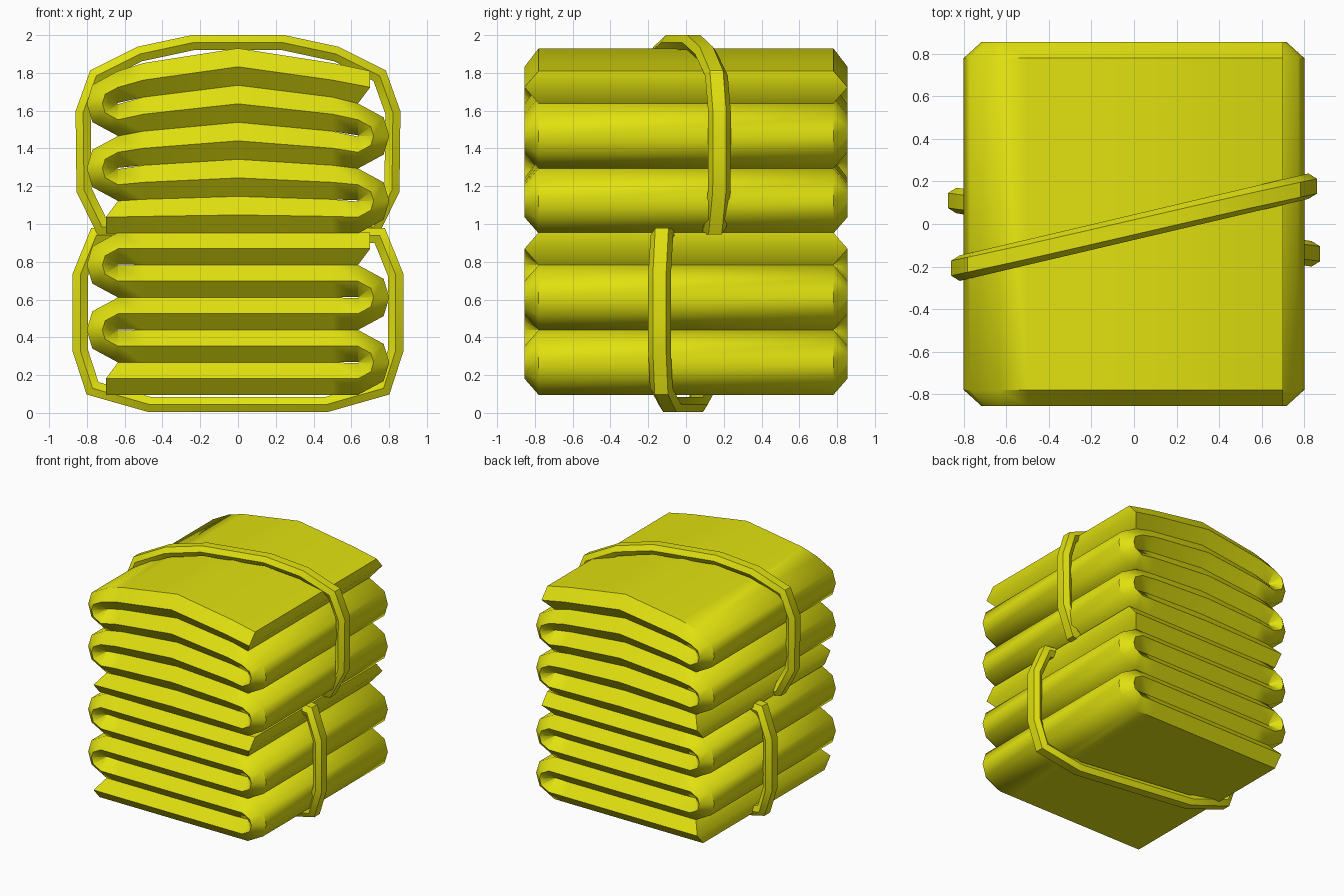
import bpy, bmesh, math
from mathutils import Vector

cube = bpy.data.objects.get("Cube")
if cube:
    bpy.data.objects.remove(cube)

yellow = bpy.data.materials.new("yellow_cloth")
yellow.use_nodes = True
yellow.diffuse_color = (0.75, 0.75, 0.005, 1)
bsdf = yellow.node_tree.nodes["Principled BSDF"]
bsdf.inputs["Base Color"].default_value = yellow.diffuse_color
bsdf.inputs["Roughness"].default_value = 0.8

HALF = 0.086          # half the thickness of one cloth layer
FOLD_X = 0.635        # where the folds begin
END_X = 0.70          # free ends of the cloth
LAYERS = 5


def finish(name, bm, angle):
    """Turn the bmesh into a shaded object."""
    bmesh.ops.recalc_face_normals(bm, faces=bm.faces)
    mesh = bpy.data.meshes.new(name)
    bm.to_mesh(mesh)
    bm.free()
    mesh.materials.append(yellow)
    obj = bpy.data.objects.new(name, mesh)
    bpy.context.collection.objects.link(obj)
    bpy.ops.object.select_all(action="DESELECT")
    bpy.context.view_layer.objects.active = obj
    obj.select_set(True)
    bpy.ops.object.shade_smooth_by_angle(angle=math.radians(angle))
    return obj


def skin(bm, rings, closed):
    """Join neighbouring rings with quads."""
    following = rings[1:] + (rings[:1] if closed else [])
    for a, b in zip(rings, following):
        n = len(a)
        for i in range(n):
            j = (i + 1) % n
            bm.faces.new((a[i], a[j], b[j], b[i]))


def bulge(x):
    """Arch of the loosely folded stack: full in the middle, none at folds."""
    x = abs(x)
    if x < 0.5:
        return 1 - 0.65 * x / 0.5
    return max(0, 0.35 * (FOLD_X - x) / (FOLD_X - 0.5))


def stations():
    """Left, middle and right points along the zigzag, in x and z."""
    path = []
    for k in range(LAYERS):
        d = 1 if k % 2 == 0 else -1
        z = HALF * (2 * k + 1)
        if k == 0:
            path.append(((-FOLD_X, z + HALF), (-END_X, z), (-END_X, z - HALF)))
        for x in (-0.5, 0, 0.5):
            path.append(((d * x, z + d * HALF), (d * x, z), (d * x, z - d * HALF)))
        if k == LAYERS - 1:
            path.append(((END_X, z + HALF), (END_X, z), (FOLD_X, z - HALF)))
            continue
        # rounded fold up to the next layer
        for deg in (-90, -35, 0, 35, 90):
            t = math.radians(deg)
            inner, mid, outer = [
                (d * (FOLD_X + 0.166 * s * math.cos(t)),
                 z + HALF + 2 * HALF * s * math.sin(t)) for s in (0.02, 0.5, 1)]
            path.append((inner, mid, outer) if d > 0 else (outer, mid, inner))
    return path


def folded_cloth(name, base, arch):
    """Zigzag cloth with bevelled front and back edges."""
    bm = bmesh.new()
    rings = []
    for left, mid, right in stations():
        section = ((right, -0.78), (right, 0.78), (mid, 0.855),
                   (left, 0.78), (left, -0.78), (mid, -0.855))
        rings.append([bm.verts.new((x, y, base + z * (1 + arch * bulge(x))))
                      for (x, z), y in section])
    skin(bm, rings, False)
    for r in (rings[0], rings[-1]):
        bm.faces.new((r[0], r[1], r[2], r[5]))
        bm.faces.new((r[5], r[2], r[3], r[4]))
    return finish(name, bm, 46)


def strap(name, half_path, slant, shift):
    """Slanted six-sided loop, mirrored from its right half."""
    pts = [Vector(p) for p in half_path]
    pts += [Vector((-p.x, p.y)) for p in reversed(pts)]
    bm = bmesh.new()
    rings = []
    section = ((-0.06, 0), (-0.035, 0.04), (0.035, 0.04),
               (0.06, 0), (0.035, -0.04), (-0.035, -0.04))
    for i, p in enumerate(pts):
        a = (p - pts[i - 1]).normalized()
        b = (pts[(i + 1) % len(pts)] - p).normalized()
        t = (a + b).normalized()
        normal = Vector((t.y, -t.x)) / max(0.7, t.dot(a))
        ring = []
        for w, h in section:
            q = p + normal * h
            ring.append(bm.verts.new((q.x, slant * p.x + shift + w, q.y)))
        rings.append(ring)
    skin(bm, rings, True)
    return finish(name, bm, 40)


# Two stacks of cloth
folded_cloth("lower_folded_cloth", 0.095, 0)
folded_cloth("upper_folded_cloth", 0.95, 0.14)

# One tie around each stack, slanted in opposite directions
strap("lower_strap", [(0.47, 0.045), (0.77, 0.13), (0.835, 0.33),
                      (0.835, 0.73), (0.75, 0.94)], -0.15, -0.015)
strap("upper_strap", [(0.72, 0.985), (0.815, 1.18), (0.82, 1.59),
                      (0.75, 1.785), (0.52, 1.9), (0.24, 1.96)], 0.235, -0.015)
